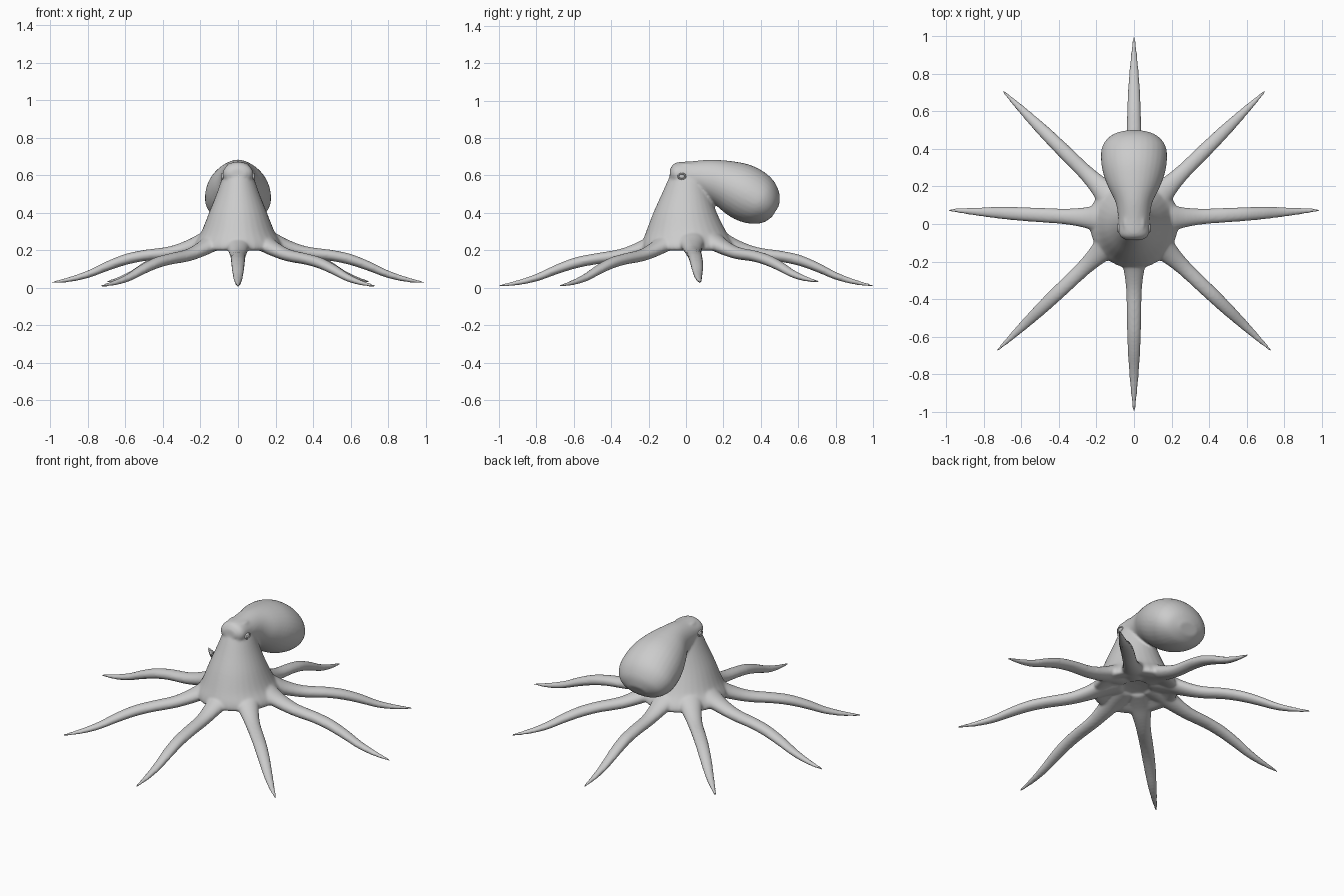
import bpy, bmesh, math
from mathutils import Vector

if "Cube" in bpy.data.objects:
    bpy.data.objects.remove(bpy.data.objects["Cube"])


def spline(rows, steps=4):
    """Catmull-Rom interpolation of rows of section parameters."""
    out = []
    for i in range(len(rows) - 1):
        a, b, c, d = (rows[max(i - 1, 0)], rows[i], rows[i + 1],
                      rows[min(i + 2, len(rows) - 1)])
        for s in range(steps):
            t = s / steps
            out.append([0.5 * (2 * q + (r - p) * t + (2 * p - 5 * q + 4 * r - w) * t * t
                               + (3 * q - p - 3 * r + w) * t ** 3)
                        for p, q, r, w in zip(a, b, c, d)])
    return out + [list(rows[-1])]


def loft(bm, sections, sides=32):
    """Skin elliptical sections given as (centre, half axis u, half axis v)."""
    rings = []
    for c, u, v in sections:
        rings.append([bm.verts.new(c + u * math.cos(2 * math.pi * k / sides)
                                   + v * math.sin(2 * math.pi * k / sides))
                      for k in range(sides)])
    faces = []
    for a, b in zip(rings, rings[1:]):
        for k in range(sides):
            n = (k + 1) % sides
            faces.append(bm.faces.new((a[k], a[n], b[n], b[k])))
    faces += [bm.faces.new(rings[0]), bm.faces.new(rings[-1])]
    bmesh.ops.recalc_face_normals(bm, faces=faces)


def make_object(name, bm):
    mesh = bpy.data.meshes.new(name)
    bm.to_mesh(mesh)
    bm.free()
    mesh.shade_smooth()
    ob = bpy.data.objects.new(name, mesh)
    bpy.context.collection.objects.link(ob)
    return ob


X = Vector((1, 0, 0))
bm = bmesh.new()

# Head and web skirt: z, front y, back y, half width; ends in a hollow underside
head = [(0.665, -0.05, 0.06, 0.055), (0.60, -0.085, 0.10, 0.080),
        (0.50, -0.13, 0.13, 0.115), (0.40, -0.175, 0.165, 0.155),
        (0.30, -0.213, 0.215, 0.195), (0.24, -0.235, 0.255, 0.232),
        (0.205, -0.235, 0.26, 0.235), (0.20, -0.20, 0.22, 0.20),
        (0.225, -0.12, 0.14, 0.13), (0.24, -0.02, 0.04, 0.03)]
loft(bm, [(Vector((0, (f + b) / 2, z)), X * h, Vector((0, (b - f) / 2, 0)))
          for z, f, b, h in spline(head)])

# Mantle sac: top y, z, bottom y, z, half width
mantle = [(-0.085, 0.635, -0.088, 0.585, 0.04), (-0.055, 0.668, -0.06, 0.55, 0.078),
          (0.03, 0.676, 0.03, 0.51, 0.084), (0.13, 0.684, 0.10, 0.48, 0.098),
          (0.24, 0.677, 0.16, 0.44, 0.138), (0.34, 0.657, 0.21, 0.398, 0.165),
          (0.42, 0.617, 0.27, 0.362, 0.176), (0.473, 0.565, 0.34, 0.343, 0.170),
          (0.50, 0.50, 0.41, 0.347, 0.130), (0.498, 0.44, 0.46, 0.378, 0.060)]
loft(bm, [(Vector((0, (a + c) / 2, (b + d) / 2)), X * h,
           Vector((0, (a - c) / 2, (b - d) / 2)))
          for a, b, c, d, h in spline(mantle)])

# Arms: fraction of length, height, half width, half thickness
arm = [(0.08, 0.275, 0.085, 0.055), (0.18, 0.245, 0.075, 0.050),
       (0.27, 0.205, 0.054, 0.040), (0.37, 0.173, 0.042, 0.033),
       (0.50, 0.153, 0.039, 0.030), (0.60, 0.132, 0.037, 0.030),
       (0.70, 0.097, 0.033, 0.027), (0.80, 0.055, 0.026, 0.021),
       (0.90, 0.027, 0.017, 0.014), (1.00, 0.010, 0.006, 0.006)]
# Tip x, tip y, lift in the middle, lift at the tip
tips = [(0, -1.0, 0, 0), (0, 1.0, 0.014, 0)]
for s in (1, -1):
    tips += [(s * 0.73, -0.675, 0, 0), (s * 0.995, 0.075, 0.02, 0.018),
             (s * 0.70, 0.71, 0.016, 0.022)]
for tx, ty, mid, end in tips:
    base = Vector((0, 0.02, 0))
    span = Vector((tx, ty, 0)) - base
    side = Vector((-span.y, span.x, 0)).normalized()
    secs = []
    for f, z, w, h in spline(arm):
        lift = mid * min(1, f * 2) * (1 - max(0, f - 0.6) / 0.4) + end * max(0, f - 0.6) / 0.4
        secs.append((base + span * f + Vector((0, 0, z + lift)), side * w,
                     Vector((0, 0, h))))
    loft(bm, secs, 20)

# Fuse head, mantle and arms into one skin
body = make_object("octopus_body", bm)
rm = body.modifiers.new("fuse", 'REMESH')
rm.mode = 'VOXEL'
rm.voxel_size = 0.0075
rm.use_smooth_shade = True
sm = body.modifiers.new("blend", 'SMOOTH')
sm.factor = 0.5
sm.iterations = 8

# Eyes: a small ball within a raised lid ring on each side of the head
for s, tag in ((1, "left"), (-1, "right")):
    bm = bmesh.new()
    bmesh.ops.create_uvsphere(bm, u_segments=20, v_segments=12, radius=0.017)
    for v in bm.verts:
        v.co = Vector((v.co.x * 0.6 + s * 0.079, v.co.y - 0.022, v.co.z * 0.75 + 0.595))
    make_object(tag + "_eye", bm)
    bm = bmesh.new()
    secs = []
    for k in range(25):
        a = 2 * math.pi * k / 24
        d = Vector((0, math.cos(a), math.sin(a) * 0.78))
        secs.append((Vector((s * 0.081, -0.022, 0.595)) + d * 0.019, d * 0.005, X * 0.007))
    loft(bm, secs, 8)
    make_object(tag + "_eyelid", bm)
